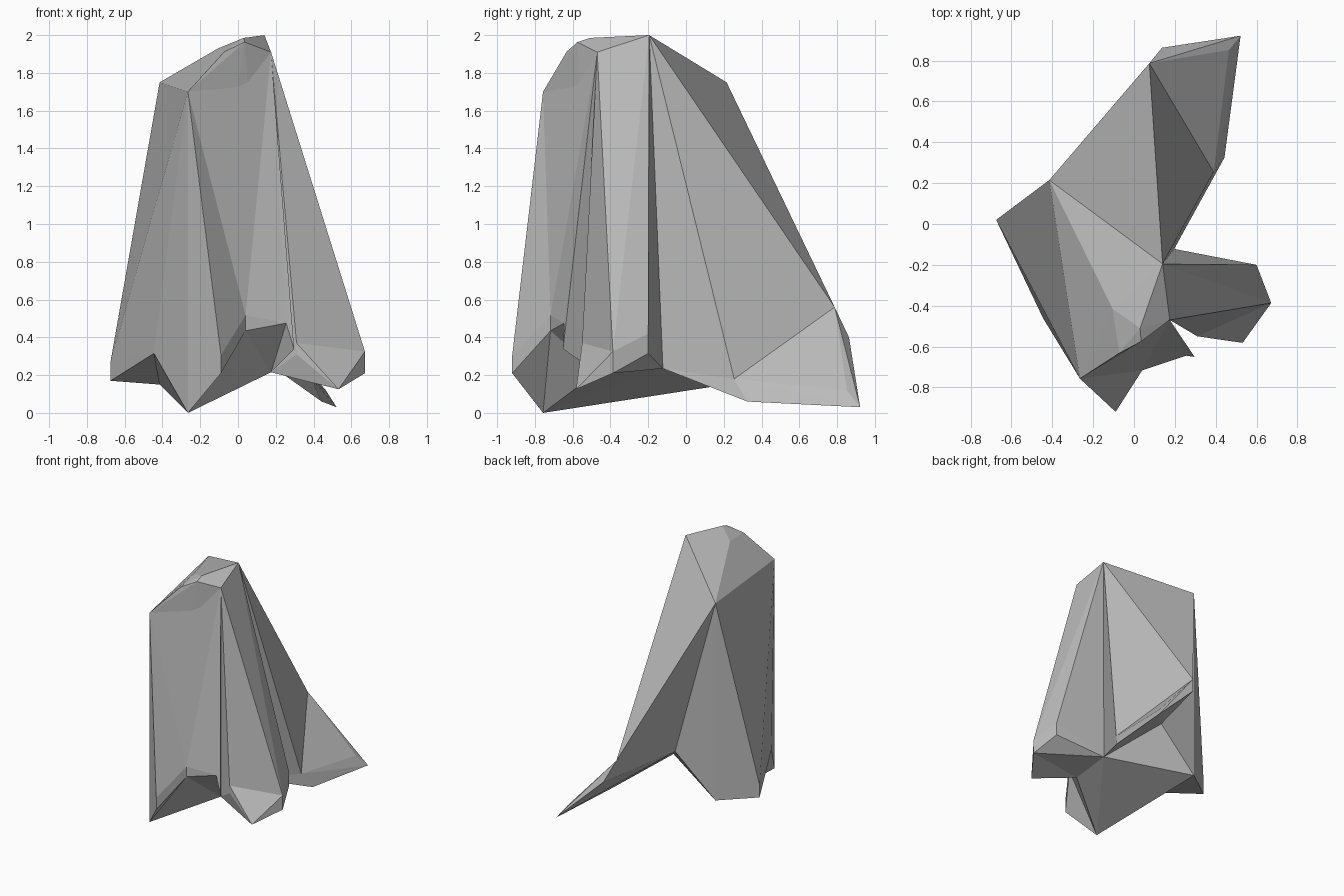
import bpy
import bmesh

cube = bpy.data.objects.get("Cube")
if cube:
    bpy.data.objects.remove(cube, do_unlink=True)

# One plain stone colour
stone = bpy.data.materials.new("stone_grey")
stone.use_nodes = True
stone_colour = (0.5, 0.5, 0.5, 1)
stone.diffuse_color = stone_colour
stone.node_tree.nodes["Principled BSDF"].inputs["Base Color"].default_value = stone_colour


def post(x, y, *heights):
    """Points stacked above one spot on the ground plan."""
    return [(x, y, z) for z in heights]


def faceted_block(name, *posts):
    """Flat-faced convex block wrapped around the given posts."""
    bm = bmesh.new()
    for point in sum(posts, []):
        bm.verts.new(point)
    wrapped = bmesh.ops.convex_hull(bm, input=bm.verts[:])
    unused = set(wrapped["geom_interior"] + wrapped["geom_unused"])
    spare = [v for v in unused if isinstance(v, bmesh.types.BMVert)]
    bmesh.ops.delete(bm, geom=spare, context='VERTS')
    bmesh.ops.recalc_face_normals(bm, faces=bm.faces[:])
    mesh = bpy.data.meshes.new(name)
    bm.to_mesh(mesh)
    bm.free()
    mesh.materials.append(stone)
    block = bpy.data.objects.new(name, mesh)
    bpy.context.scene.collection.objects.link(block)
    return block


# Corners of the core, shared with the lobes around it
peak = post(0.14, -0.195, 2)
rear_foot, rear_top = post(-0.415, 0.215, 0.15), post(-0.415, 0.215, 1.75)
front_foot, front_top = post(-0.265, -0.757, 0), post(-0.265, -0.757, 1.7)
side_corner = post(0.175, -0.47, 0.215, 1.91)
side_foot = side_corner[:1]
inner_foot = post(0.197, -0.122, 0.235)
rear_arch = post(-0.07, 0.24, 0.465)

# Core with a chamfered crown
crown = [
    post(0.03, -0.51, 1.985),
    post(0.035, -0.575, 1.963),
    post(-0.105, -0.415, 1.93),
    post(-0.072, -0.632, 1.912),
]
faceted_block("core_block", peak, rear_foot, rear_top, front_foot, front_top,
              side_corner, inner_foot, rear_arch, *crown)

# Lobe on the -x side, in two halves that meet at an arched lower edge
outer_arch = post(-0.445, -0.462, 0.315)
outer_web = rear_foot + rear_top + front_top + outer_arch
faceted_block("outer_lobe_back", outer_web, post(-0.675, 0.02, 0.17, 0.27))
faceted_block("outer_lobe_front", outer_web, front_foot)

# Front lobe: a web to the crease and a flared fin
crease = post(0.04, -0.717, 0.435, 0.517)
front_web = front_foot + front_top + crease
faceted_block("front_web", front_web, side_corner)
faceted_block("front_fin", front_web, post(-0.09, -0.92, 0.21, 0.305))

# Small raised flap beside the front lobe
flap_arch = post(0.255, -0.645, 0.475)
faceted_block("front_flap", side_corner, crease, flap_arch)
faceted_block("front_flap_tip", side_corner, flap_arch, post(0.297, -0.651, 0.338))

# Lobe on the +x side and its drooping toe
side_arch = post(0.31, -0.55, 0.31, 0.37)
side_rim = post(0.672, -0.387, 0.21, 0.325)
faceted_block("side_lobe", peak, side_corner, inner_foot, side_arch, side_rim,
              post(0.6, -0.2, 0.315, 0.42))
faceted_block("side_toe", side_foot, side_arch, side_rim,
              post(0.532, -0.582, 0.125))

# Long sloping lobe at the back and its flared hem
hem_inner = post(0.39, 0.255, 0.18)
hem_outer = post(0.075, 0.787, 0.56)
faceted_block("rear_lobe", peak, rear_top, inner_foot, rear_arch,
              hem_inner, hem_outer)
faceted_block("rear_hem", inner_foot, rear_arch, hem_inner, hem_outer,
              post(0.443, 0.325, 0.06),
              post(0.522, 0.922, 0.03),
              post(0.465, 0.852, 0.12),
              post(0.137, 0.863, 0.4))
